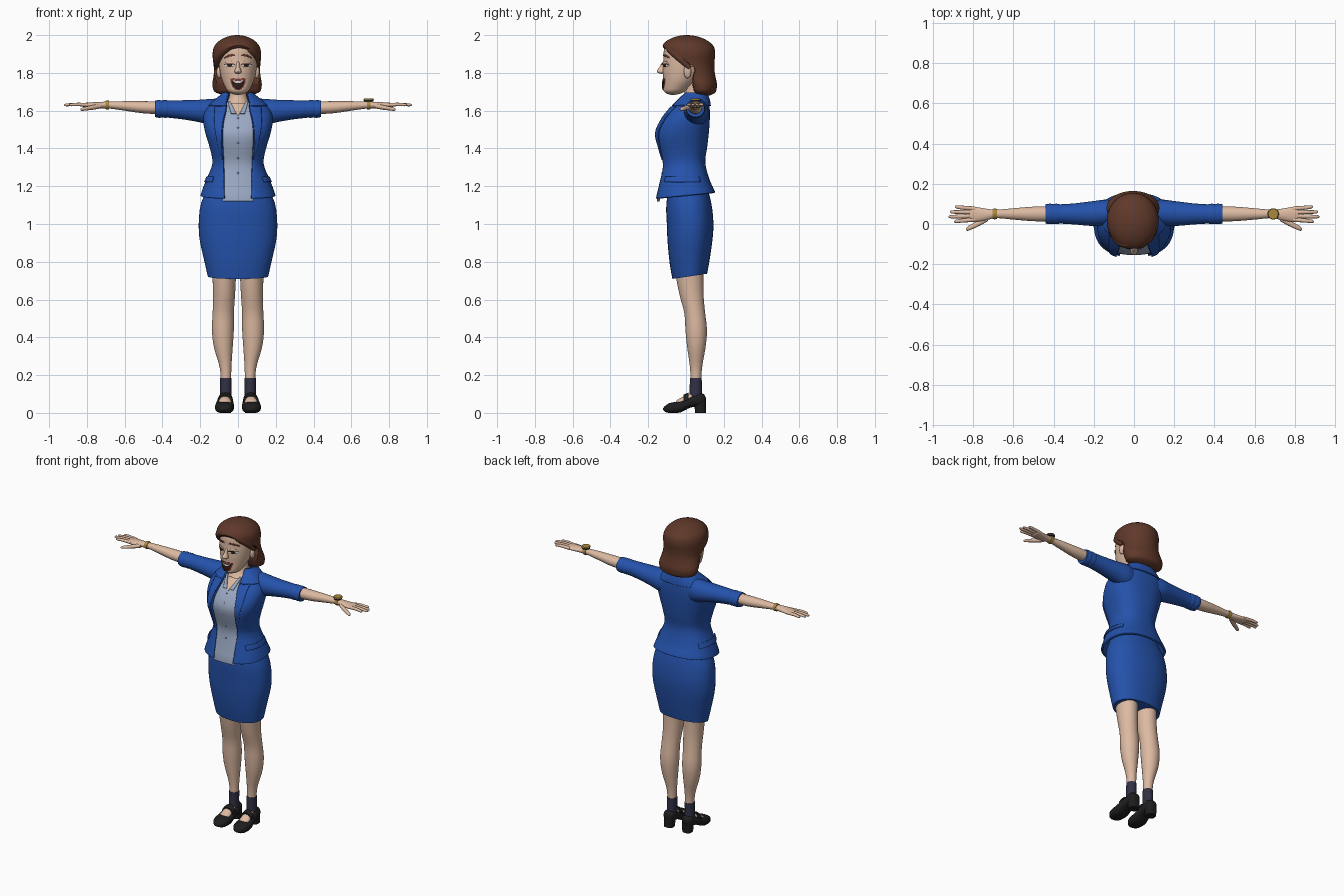
import bpy, bmesh, math
from math import pi, sin, cos, asin, sqrt, radians
from mathutils import Vector

cube = bpy.data.objects.get("Cube")
if cube:
    bpy.data.objects.remove(cube, do_unlink=True)

def material(name, *rgb):
    m = bpy.data.materials.new(name)
    m.use_nodes = True
    m.diffuse_color = (*rgb, 1)
    b = m.node_tree.nodes["Principled BSDF"]
    b.inputs["Base Color"].default_value = (*rgb, 1)
    b.inputs["Roughness"].default_value = 0.7
    return m

BLUE = material("suit blue", 0.018, 0.085, 0.41)
SHIRT = material("shirt grey blue", 0.33, 0.40, 0.55)
SKIN = material("skin", 0.72, 0.49, 0.36)
HAIR = material("hair brown", 0.115, 0.04, 0.023)
BLACK = material("shoe black", 0.013, 0.013, 0.014)
NAVY = material("sock navy", 0.03, 0.03, 0.06)
GOLD = material("gold", 0.40, 0.25, 0.05)
LIP = material("lip red", 0.30, 0.06, 0.05)
WHITE = material("white", 0.8, 0.8, 0.8)
DARK = material("dark brown", 0.03, 0.012, 0.008)

def finish(name, bm, mat, thick=0):
    bmesh.ops.recalc_face_normals(bm, faces=bm.faces)
    me = bpy.data.meshes.new(name)
    bm.to_mesh(me)
    bm.free()
    me.materials.append(mat)
    ob = bpy.data.objects.new(name, me)
    bpy.context.collection.objects.link(ob)
    if thick:
        mod = ob.modifiers.new("thickness", "SOLIDIFY")
        mod.thickness, mod.offset = thick, 0

def at(rows, t):
    """Smooth interpolation of a table of cross-sections."""
    t = min(max(t, rows[0][0]), rows[-1][0])
    i = max(k for k in range(len(rows) - 1) if rows[k][0] <= t)
    a, b = rows[i], rows[i + 1]
    p, q = rows[max(i - 1, 0)], rows[min(i + 2, len(rows) - 1)]
    h = b[0] - a[0]
    u = (t - a[0]) / h
    out = [t]
    for k in range(1, len(a)):
        ma = (b[k] - p[k]) / (b[0] - p[0]) * h
        mb = (q[k] - a[k]) / (q[0] - a[0]) * h
        out.append(a[k] + u * ma + u * u * (3 * (b[k] - a[k]) - 2 * ma - mb)
                   + u ** 3 * (2 * (a[k] - b[k]) + ma + mb))
    return out

def loft(name, rows, mat, axis="z", p=2, n=20, seg=32, ends=(0, 0), span=None,
         arc=None, closed=True, off=0, thick=0, tilt=0, s=1, floor=None):
    """Rows are (position, centre a, centre b, radius a, radius b, extra)."""
    bm = bmesh.new()
    t0, t1 = span or (rows[0][0], rows[-1][0])
    rings = []
    for i in range(n + 1):
        t = t0 + (t1 - t0) * (1 - cos(pi * i / n)) / 2
        r = at(rows, t)
        f = 1
        for d, e in ((t - t0, ends[0]), (t1 - t, ends[1])):
            if e > 0 and d < e:
                f *= max(0.02, sqrt(max(0, 1 - (1 - d / e) ** 2)))
        lo, hi = arc(r) if arc else (0, 2 * pi * (seg - 1) / seg)
        ring = []
        for j in range(seg):
            th = lo + (hi - lo) * j / (seg - 1)
            c, d = sin(th), -cos(th)
            a = r[1] + math.copysign(abs(c) ** (2 / p), c) * (r[3] + off) * f
            b = r[2] + math.copysign(abs(d) ** (2 / p), d) * (r[4] + off) * f
            if axis == "z":
                co = (a * s, b, t + tilt * b * (t1 - t) / (t1 - t0))
            elif axis == "x":
                co = (t * s, a, b)
            else:
                co = (a * s, t, b if floor is None else max(b, floor))
            ring.append(bm.verts.new(co))
        rings.append(ring)
    for A, B in zip(rings, rings[1:]):
        for j in range(seg if closed else seg - 1):
            k = (j + 1) % seg
            bm.faces.new((A[j], A[k], B[k], B[j]))
    if closed:
        bm.faces.new(rings[0])
        bm.faces.new(rings[-1])
    finish(name, bm, mat, thick)

def ball(name, loc, size, mat):
    bm = bmesh.new()
    bmesh.ops.create_uvsphere(bm, u_segments=20, v_segments=12, radius=1)
    for v in bm.verts:
        v.co = Vector(loc) + v.co * Vector(size)
    finish(name, bm, mat)

# Skirt
loft("skirt", [(.72, 0, .02, .16, .092), (.80, 0, .02, .178, .106), (.92, 0, .022, .204, .12),
     (1.0, 0, .022, .208, .123), (1.1, 0, .015, .198, .12), (1.18, 0, .01, .165, .105),
     (1.26, 0, 0, .12, .09)], BLUE, p=2.2, tilt=.15, seg=48)

# Jacket torso: last column is half the width of the front opening
P = 2.4
torso = [(1.10, 0, -.005, .20, .158, .06), (1.15, 0, -.005, .193, .154, .07),
         (1.22, 0, -.012, .168, .132, .073), (1.32, 0, -.017, .13, .113, .076),
         (1.40, 0, -.022, .142, .128, .08), (1.48, 0, -.024, .166, .139, .082),
         (1.55, 0, -.005, .178, .125, .075), (1.60, 0, .015, .168, .105, .062),
         (1.645, 0, .033, .125, .083, .058), (1.69, 0, .048, .07, .055, .048)]

def th(r, x):
    return math.copysign(asin(min(1, (abs(x) / r[3]) ** (P / 2))), x)

def wrap(name, mat, z0, z1, arc, **kw):
    loft(name, torso, mat, p=P, span=(z0, z1), arc=arc, closed=False, **kw)

def around(r):
    return th(r, r[5]), 2 * pi - th(r, r[5])

wrap("jacket", BLUE, 1.15, 1.69, around, thick=.012, tilt=.1, n=32, seg=64)
wrap("jacket_collar", BLUE, 1.625, 1.695, around, off=.009, thick=.008, n=8, seg=40)
wrap("shirt", SHIRT, 1.12, 1.625, lambda r: (-th(r, r[5] + .02), th(r, r[5] + .02)),
     off=-.011, thick=.006, n=28, seg=20)
wrap("chest_opening", SKIN, 1.575, 1.64,
     lambda r: (-th(r, (r[0] - 1.57) * .6), th(r, (r[0] - 1.57) * .6)),
     off=-.006, thick=.003, n=8, seg=8)
for s, side in ((1, "left"), (-1, "right")):
    wrap(side + "_lapel", BLUE, 1.34, 1.62,
         lambda r: (th(r, r[5]), th(r, r[5] + .002 + .055 * (r[0] - 1.34) / .28)),
         off=.01, thick=.007, s=s, seg=8)
    wrap(side + "_shirt_collar", SHIRT, 1.585, 1.65,
         lambda r: (th(r, (r[0] - 1.565) * .5), th(r, .035 + (r[0] - 1.58) * .3)),
         off=-.001, thick=.005, s=s, n=6, seg=6)
    wrap(side + "_pocket_flap", BLUE, 1.222, 1.25, lambda r: (radians(48), radians(125)),
         off=.009, thick=.006, s=s, n=4, seg=16)
for z in (1.27, 1.35, 1.43, 1.51, 1.56):
    r = at(torso, z)
    ball("shirt_button", (0, r[2] - r[4] + .008, z), (.005, .003, .005), SHIRT)

# Sleeves, arms and hands
for s, side in ((1, "left"), (-1, "right")):
    loft(side + "_sleeve", [(.06, .06, 1.59, .045, .075), (.13, .057, 1.592, .064, .071),
         (.20, .052, 1.598, .062, .060), (.30, .05, 1.605, .052, .050),
         (.40, .05, 1.61, .046, .044)], BLUE, "x", s=s)
    for k in range(2):
        loft(side + "_cuff", [(.365 + k * .035, .05, 1.609, .047, .044),
             (.385 + k * .03, .05, 1.609, .051, .047),
             (.41 + k * .03, .05, 1.61, .048, .044)], BLUE, "x", s=s, n=8)
    loft(side + "_arm", [(.40, .05, 1.615, .037, .034), (.5, .05, 1.618, .036, .032),
         (.6, .05, 1.625, .028, .025), (.69, .05, 1.63, .021, .018),
         (.74, .047, 1.629, .03, .017), (.79, .048, 1.629, .037, .014),
         (.825, .05, 1.629, .036, .011)], SKIN, "x", s=s, ends=(0, .015), n=28)
    for name, y0, y1, tip in (("index", .022, .012, .895), ("middle", .04, .036, .922),
                              ("ring", .058, .06, .915), ("little", .076, .086, .89)):
        loft(f"{side}_{name}_finger", [(.79, y0, 1.63, .011, .010),
             (.85, (y0 + y1) / 2, 1.633, .010, .009), (tip, y1, 1.63, .008, .007)],
             SKIN, "x", s=s, ends=(0, .01), n=10, seg=12)
    loft(side + "_thumb", [(.725, .03, 1.625, .015, .013), (.775, .002, 1.616, .015, .012),
         (.835, -.027, 1.606, .011, .008)], SKIN, "x", s=s, ends=(0, .012), n=12, seg=12)
    loft(side + "_wrist_band", [(.682, .05, 1.63, .025, .022), (.692, .05, 1.63, .027, .024),
         (.702, .05, 1.63, .025, .022)], GOLD, "x", s=s, n=6)
loft("watch_back", [(1.648, .692, .05, .024, .024), (1.657, .692, .05, .027, .027)], NAVY, n=3)
loft("watch_dial", [(1.657, .692, .05, .028, .028), (1.664, .692, .05, .025, .025)], GOLD, n=3)

# Legs, socks and shoes
for s, side in ((1, "left"), (-1, "right")):
    loft(side + "_leg", [(.14, .063, .052, .026, .027), (.24, .066, .053, .031, .032),
         (.35, .078, .055, .05, .049), (.44, .08, .054, .058, .057), (.53, .078, .046, .056, .055),
         (.62, .074, .03, .058, .063), (.74, .073, .018, .063, .074), (.82, .075, .018, .067, .08)],
         SKIN, s=s, n=28)
    loft(side + "_sock", [(.05, .066, .055, .033, .04), (.10, .065, .052, .030, .034),
         (.185, .064, .052, .030, .031)], NAVY, s=s)
    loft(side + "_instep", [(-.06, .07, .04, .035, .02), (-.02, .069, .056, .033, .028),
         (.04, .066, .075, .028, .035)], SKIN, "y", s=s, ends=(.02, .01))
    loft(side + "_shoe", [(-.122, .072, .02, .03, .018), (-.08, .072, .026, .046, .028),
         (-.03, .071, .032, .05, .03), (.02, .068, .055, .043, .028), (.07, .066, .07, .037, .034),
         (.106, .066, .07, .032, .03)], BLACK, "y", p=2.6, s=s, ends=(.035, .02), floor=0)
    loft(side + "_shoe_strap", [(-.012, .068, .062, .040, .034), (0, .068, .066, .041, .036),
         (.014, .067, .072, .038, .036)], BLACK, "y", s=s, n=6)
    loft(side + "_heel", [(0, .066, .077, .029, .028), (.06, .066, .073, .033, .032)],
         BLACK, p=3, s=s, n=4)

# Neck, head, ears and nose
loft("neck", [(1.57, 0, .02, .10, .10), (1.62, 0, .03, .08, .086), (1.65, 0, .035, .055, .055),
     (1.69, 0, .035, .045, .043), (1.76, 0, .03, .046, .046)], SKIN)
head = [(1.683, 0, -.07, .045, .046), (1.72, 0, -.05, .066, .07), (1.76, 0, -.03, .084, .09),
        (1.81, 0, -.014, .096, .109), (1.87, 0, -.004, .102, .115), (1.93, 0, 0, .095, .115),
        (1.98, 0, 0, .07, .09)]
loft("head", head, SKIN, ends=(.025, .05), n=32, seg=40)
loft("nose", [(1.795, 0, -.128, .019, .022), (1.81, 0, -.13, .018, .025),
     (1.83, 0, -.124, .011, .017), (1.86, 0, -.115, .008, .011)], SKIN,
     ends=(.012, .01), n=14, seg=16)
for s, side in ((1, "left"), (-1, "right")):
    ball(side + "_ear", (s * .1, .008, 1.805), (.014, .02, .034), SKIN)

def plate(name, cx, w, top, bottom, mat, off):
    """Thin painted shape lying on the front of the face."""
    bm = bmesh.new()
    cols = []
    for i in range(17):
        u = -cos(pi * i / 16)
        col = []
        for j in range(7):
            z = bottom(u) + (top(u) - bottom(u)) * j / 6
            x = cx + u * w
            r = at(head, z)
            y = r[2] - r[4] * sqrt(max(0, 1 - (x / r[3]) ** 2)) - off
            col.append(bm.verts.new((x, y, z)))
        cols.append(col)
    for A, B in zip(cols, cols[1:]):
        for j in range(6):
            bm.faces.new((A[j], B[j], B[j + 1], A[j + 1]))
    finish(name, bm, mat, .002)

def bow(u):
    return sqrt(max(0, 1 - u * u))

# Eyes, brows and mouth
for s, side in ((1, "left"), (-1, "right")):
    x = s * .045
    plate(side + "_eye_white", x, .025, lambda u: 1.842 + .012 * bow(u),
          lambda u: 1.842 - .012 * bow(u), WHITE, .002)
    plate(side + "_iris", x, .012, lambda u: 1.842 + .011 * bow(u),
          lambda u: 1.842 - .011 * bow(u), DARK, .004)
    plate(side + "_eyelid", x, .027, lambda u: 1.846 + .018 * bow(u),
          lambda u: 1.844 + .004 * bow(u), SKIN, .006)
    plate(side + "_lashes", x, .028, lambda u: 1.845 + .005 * bow(u),
          lambda u: 1.842 + .003 * bow(u), DARK, .008)
    plate(side + "_eyebrow", x, .029, lambda u: 1.884 + .013 * bow(u) - s * u * .007,
          lambda u: 1.882 + .004 * bow(u) - s * u * .007, HAIR, .004)
plate("lips", 0, .041, lambda u: 1.762 + .008 * u * u + .006 * bow(u),
      lambda u: 1.762 + .008 * u * u - .054 * bow(u), LIP, .003)
plate("mouth", 0, .035, lambda u: 1.758 + .008 * u * u,
      lambda u: 1.758 + .008 * u * u - .044 * bow(u), DARK, .005)
plate("teeth", 0, .029, lambda u: 1.757 + .006 * u * u,
      lambda u: 1.757 + .006 * u * u - .012 * bow(u), WHITE, .007)

# Hair: last column is the half angle left open around the face, in degrees
loft("hair", [(1.675, -.003, .09, .10, .06, 55), (1.70, -.004, .087, .122, .072, 52),
     (1.74, -.005, .08, .131, .084, 55), (1.785, -.005, .058, .124, .097, 75),
     (1.82, -.005, .036, .122, .114, 92), (1.86, -.006, .02, .126, .131, 78),
     (1.90, -.006, .016, .129, .139, 52), (1.93, -.006, .012, .124, .139, 26),
     (1.955, -.006, .008, .115, .132, 1), (2.0, -.004, .004, .105, .12, 1)], HAIR,
     ends=(.03, .065), n=44, seg=56,
     arc=lambda r: (radians(r[5] + 4), 2 * pi - radians(r[5] - 4)))

def lock(name, points, size):
    cu = bpy.data.curves.new(name, "CURVE")
    cu.dimensions, cu.bevel_depth, cu.bevel_resolution = "3D", size, 4
    cu.use_fill_caps = True
    sp = cu.splines.new("BEZIER")
    sp.bezier_points.add(len(points) - 1)
    for b, (x, y, z, rad) in zip(sp.bezier_points, points):
        b.co, b.radius = (x, y, z), rad
        b.handle_left_type = b.handle_right_type = "AUTO"
    cu.materials.append(HAIR)
    bpy.context.collection.objects.link(bpy.data.objects.new(name, cu))

lock("right_fringe", [(.015, -.095, 1.955, .7), (-.055, -.092, 1.935, 1.1),
     (-.1, -.045, 1.885, 1.1), (-.112, .02, 1.825, .6)], .022)
lock("left_fringe", [(.02, -.095, 1.955, .6), (.06, -.083, 1.925, 1),
     (.095, -.035, 1.88, 1), (.105, .02, 1.825, .6)], .02)

# Smooth shading with sharp edges kept
bpy.ops.object.select_all(action="DESELECT")
for ob in bpy.context.collection.objects:
    if ob.type == "MESH":
        ob.select_set(True)
        bpy.context.view_layer.objects.active = ob
bpy.ops.object.shade_smooth_by_angle(angle=radians(45))
